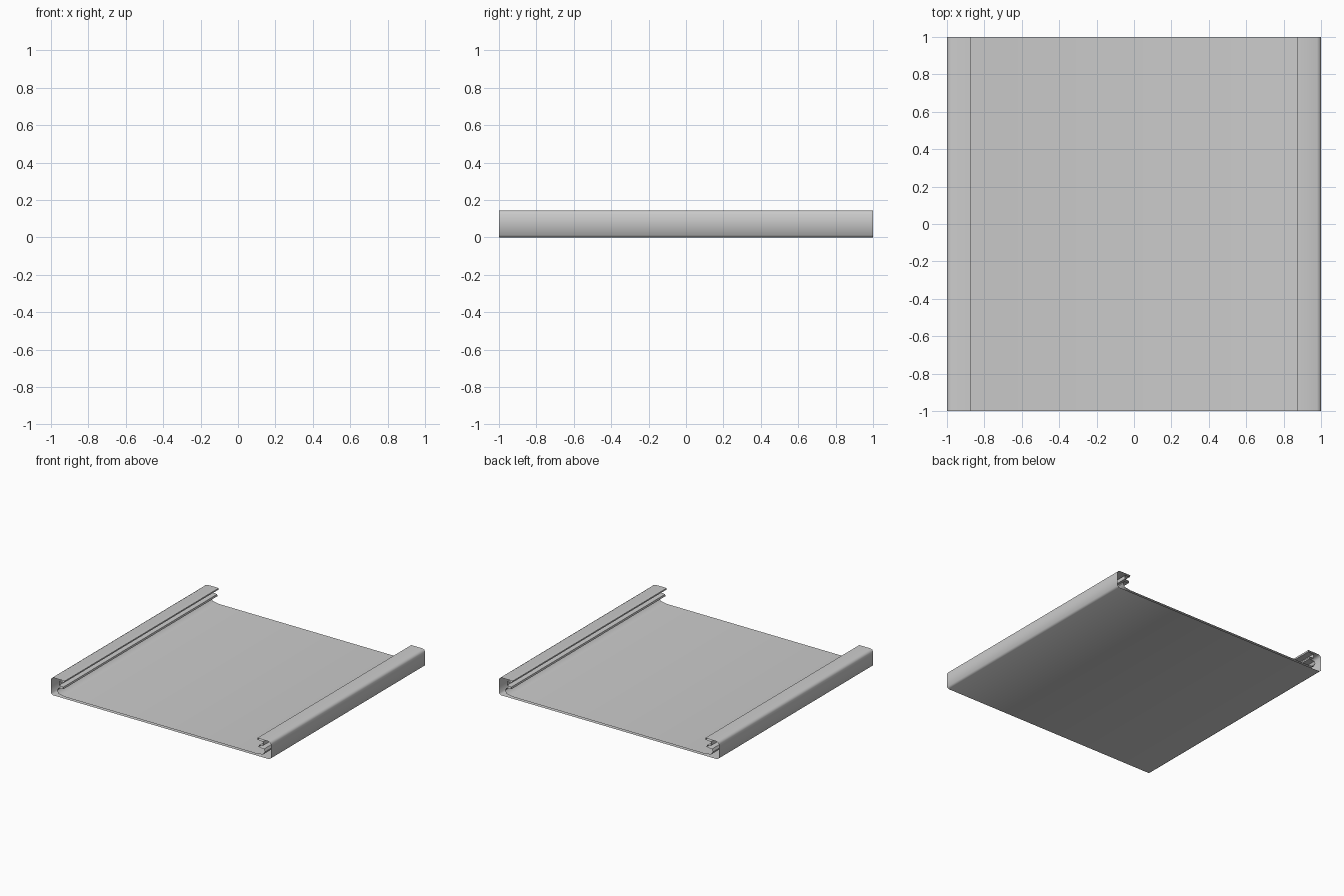
import bpy, bmesh

if "Cube" in bpy.data.objects:
    bpy.data.objects.remove(bpy.data.objects["Cube"])

# Half of the cross-section (x, z), from the underside around the rail to the floor
half = [(0.985, 0.0), (1.0, 0.012), (1.0, 0.125), (0.993, 0.138), (0.978, 0.145),
        (0.875, 0.145), (0.877, 0.132), (0.925, 0.128), (0.928, 0.095),
        (0.89, 0.09), (0.887, 0.075), (0.935, 0.07), (0.945, 0.05),
        (0.93, 0.025), (0.88, 0.015)]
profile = half + [(-x, z) for x, z in reversed(half)]

# Open-ended hollow extrusion: double floor with a grooved rail on each side
bm = bmesh.new()
ends = [[bm.verts.new((x, y, z)) for x, z in profile] for y in (-1, 1)]
n = len(profile)
for i in range(n):
    j = (i + 1) % n
    bm.faces.new((ends[0][i], ends[0][j], ends[1][j], ends[1][i]))
bmesh.ops.recalc_face_normals(bm, faces=bm.faces)
mesh = bpy.data.meshes.new("rail_tray")
bm.to_mesh(mesh)
bm.free()
tray = bpy.data.objects.new("rail_tray", mesh)
bpy.context.collection.objects.link(tray)
bpy.context.view_layer.objects.active = tray
tray.select_set(True)
bpy.ops.object.shade_smooth_by_angle(angle=1.0)
